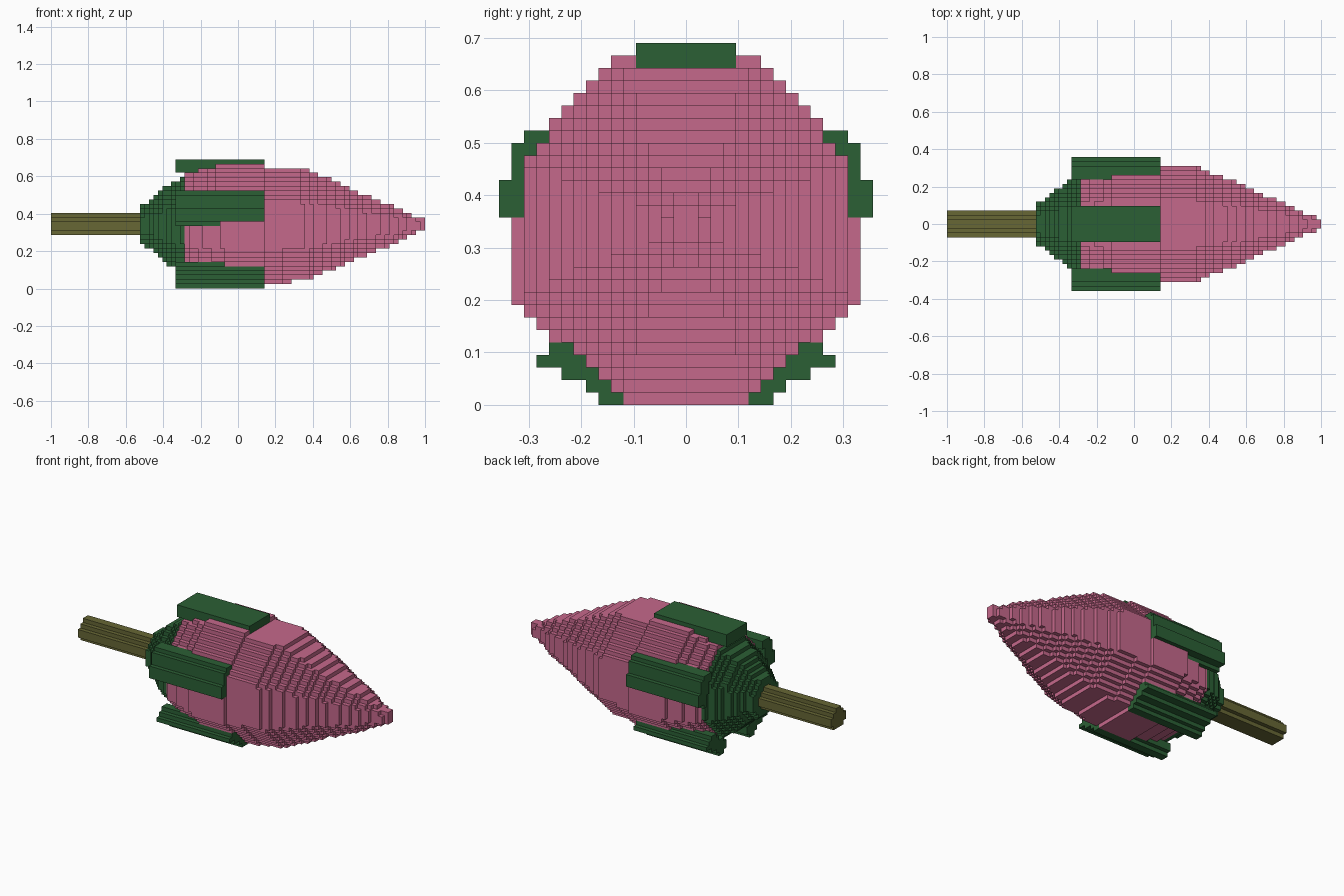
import bpy
import bmesh
import math
from mathutils import Vector

if "Cube" in bpy.data.objects:
    bpy.data.objects.remove(bpy.data.objects["Cube"])

V = 2 / 84          # edge length of one block
AXIS_Z = 14.25      # height of the bud's long axis, in blocks


def material(name, rgb):
    m = bpy.data.materials.new(name)
    m.diffuse_color = (*rgb, 1)
    m.use_nodes = True
    m.node_tree.nodes["Principled BSDF"].inputs["Base Color"].default_value = m.diffuse_color
    return m


pink = material("petal pink", (0.56, 0.14, 0.26))
green = material("leaf green", (0.024, 0.115, 0.035))
olive = material("stem olive", (0.135, 0.135, 0.035))

# Bud profile along x: (position, octagon half-width), in blocks
PROFILE = [(-22, 4.4), (-20, 5.0), (-17, 8.1), (-15, 9.2), (-12, 11.1),
           (-8.5, 12.3), (-4, 13.4), (-2.5, 13.85), (5.6, 13.85),
           (6.2, 13.2), (15, 12.5), (17.6, 11.25), (21, 10.25),
           (25.3, 8.25), (29.6, 6.25), (35, 4.25), (38.5, 2.4),
           (41, 1.4), (42, 1.3)]

# Sepals: (angle, lowest and highest sideways offset, inner and outer radius)
SEPALS = [(90, -3.9, 3.9, 11.8, 14.9),
          (18, -3.85, 3.85, 11.8, 14.95),
          (-59, -2.9, 4.4, 11.8, 15.22)]


def bud_radius(x):
    for (x0, r0), (x1, r1) in zip(PROFILE, PROFILE[1:]):
        if x0 <= x <= x1:
            return r0 + (r1 - r0) * (x - x0) / (x1 - x0)
    return 0


def in_octagon(y, z, r):
    return max(y, abs(z)) < r and y + abs(z) < r * math.sqrt(2)


def in_sepal(y, z):
    for angle, lo, hi, inner, outer in SEPALS:
        c, s = math.cos(math.radians(angle)), math.sin(math.radians(angle))
        if lo < z * c - y * s < hi and inner < y * c + z * s < outer:
            return True
    return False


def part_at(i, j, k):
    """Which part fills the block, mirrored across y = 0."""
    x, y, z = i + 0.5, abs(j + 0.5), k + 0.5 - AXIS_Z
    if -14 < x < 6 and in_sepal(y, z):
        return "sepals"
    if x < -22:
        return "stem" if in_octagon(y, z, 2.65) else None
    if in_octagon(y, z, bud_radius(x)):
        return "calyx_cup" if x < -12 else "petals"
    return None


# Fill the block grid
blocks = {}
for i in range(-42, 42):
    for j in range(-15, 15):
        for k in range(29):
            part = part_at(i, j, k)
            if part:
                blocks[i, j, k] = part

# Build each part from its exposed block faces
SIDES = []
for axis in range(3):
    for sign in (0, 1):
        u, w = (axis + 1) % 3, (axis + 2) % 3
        corners = []
        for a, b in ((0, 0), (1, 0), (1, 1), (0, 1)):
            p = [0, 0, 0]
            p[axis], p[u], p[w] = sign, a, b
            corners.append(tuple(p))
        step = [0, 0, 0]
        step[axis] = 2 * sign - 1
        SIDES.append((step, corners if sign else corners[::-1]))


def build_part(name, mat):
    bm = bmesh.new()
    verts = {}
    for cell, part in blocks.items():
        if part != name:
            continue
        for step, corners in SIDES:
            if tuple(a + b for a, b in zip(cell, step)) in blocks:
                continue
            face = []
            for corner in corners:
                p = tuple(a + b for a, b in zip(cell, corner))
                if p not in verts:
                    verts[p] = bm.verts.new(Vector(p) * V)
                face.append(verts[p])
            bm.faces.new(face)
    mesh = bpy.data.meshes.new(name)
    bm.to_mesh(mesh)
    bm.free()
    mesh.materials.append(mat)
    obj = bpy.data.objects.new(name, mesh)
    bpy.context.collection.objects.link(obj)


build_part("petals", pink)
build_part("calyx_cup", green)
build_part("sepals", green)
build_part("stem", olive)
